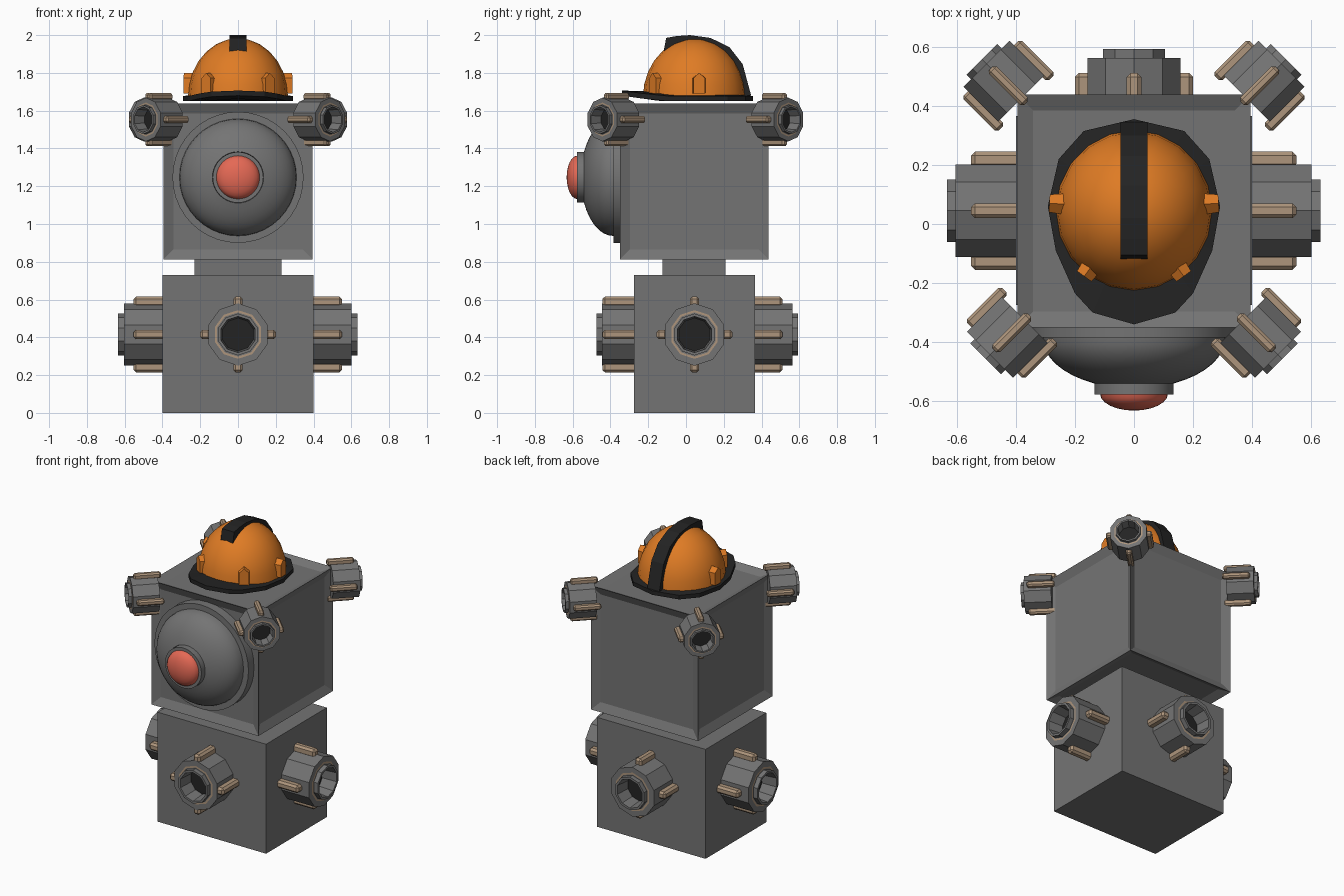
import bpy, bmesh, math
from mathutils import Vector, Matrix

if "Cube" in bpy.data.objects:
    bpy.data.objects.remove(bpy.data.objects["Cube"])


def material(name, rgb):
    m = bpy.data.materials.new(name)
    m.diffuse_color = (*rgb, 1)
    m.use_nodes = True
    m.node_tree.nodes["Principled BSDF"].inputs["Base Color"].default_value = m.diffuse_color
    return m


GREY = material("grey metal", (0.175, 0.175, 0.175))
BLACK = material("black", (0.017, 0.017, 0.017))
TAN = material("tan metal", (0.42, 0.30, 0.20))
ORANGE = material("orange", (0.74, 0.20, 0.018))
RED = material("coral red", (0.78, 0.14, 0.09))


def finish(name, bm, mats, smooth=None):
    bmesh.ops.recalc_face_normals(bm, faces=bm.faces)
    me = bpy.data.meshes.new(name)
    bm.to_mesh(me)
    bm.free()
    ob = bpy.data.objects.new(name, me)
    bpy.context.collection.objects.link(ob)
    for m in mats:
        me.materials.append(m)
    if smooth:
        bpy.ops.object.select_all(action='DESELECT')
        ob.select_set(True)
        bpy.context.view_layer.objects.active = ob
        bpy.ops.object.shade_smooth_by_angle(angle=math.radians(smooth))
    return ob


def box_bm(lo, hi):
    bm = bmesh.new()
    bmesh.ops.create_cube(bm, size=1)
    for v in bm.verts:
        v.co = Vector([l + (c + 0.5) * (h - l) for c, l, h in zip(v.co, lo, hi)])
    return bm


def lathe_bm(profile, segs, mat_ids=None):
    """Revolve (radius, height) points about local z, capping both ends."""
    bm = bmesh.new()
    rings = []
    for r, h in profile:
        n = 1 if r == 0 else segs
        rings.append([bm.verts.new((r * math.cos(math.tau * i / segs),
                                    r * math.sin(math.tau * i / segs), h)) for i in range(n)])
    for k, (a, b) in enumerate(zip(rings, rings[1:])):
        for i in range(segs):
            j = (i + 1) % segs
            quad = [a[i % len(a)], a[j % len(a)], b[j % len(b)], b[i % len(b)]]
            f = bm.faces.new(list(dict.fromkeys(quad)))
            f.material_index = mat_ids[k] if mat_ids else 0
    if len(rings[0]) > 1:
        bm.faces.new(rings[0])
    return bm


def frame(origin, d):
    """Local z along d, local x pointing up."""
    d, up = Vector(d).normalized(), Vector((0, 0, 1))
    m = Matrix((up, d.cross(up), d)).transposed().to_4x4()
    m.translation = Vector(origin)
    return m


def nozzle(name, origin, d, s, start, end, fin_start, fin_end):
    """Ten-sided hollow nozzle with a stepped lip and four tan fins."""
    m = frame(origin, d)
    R, lip = 0.165 * s, end - 0.03 * s
    prof = [(R, start), (R, lip), (R * .78, lip), (R * .71, lip), (R * .67, lip),
            (R * .67, end), (R * .58, end), (R * .53, end - 0.10 * s), (0, end - 0.10 * s)]
    bm = lathe_bm(prof, 10, [0, 0, 1, 0, 0, 0, 0, 2])
    bm.transform(m)
    finish(name, bm, [GREY, TAN, BLACK])
    for k in range(4):
        fin = box_bm((0.145 * s, -0.025 * s, fin_start), (0.20 * s, 0.025 * s, fin_end))
        bmesh.ops.bevel(fin, geom=fin.edges[:], offset=0.013 * s, segments=1, affect='EDGES')
        fin.transform(m @ Matrix.Rotation(k * math.pi / 2, 4, 'Z'))
        finish(f"{name}_fin_{k}", fin, [TAN])


# base block and neck
finish("base_block", box_bm((-.4, -.275, 0), (.4, .365, .73)), [GREY])
finish("neck", box_bm((-.23, -.125, .70), (.23, .21, .86)), [GREY])

# head block with a recessed panel in every side
bm = box_bm((-.395, -.35, .812), (.395, .438, 1.638))
bmesh.ops.inset_individual(bm, faces=bm.faces[:], thickness=0.076, depth=-0.025)
finish("head_block", bm, [GREY])

# base nozzles on the four sides
CY, CZ = 0.045, 0.415
for name, o, d, end in (("right", (.4, CY, CZ), (1, 0, 0), .232),
                        ("left", (-.4, CY, CZ), (-1, 0, 0), .234),
                        ("back", (0, .365, CZ), (0, 1, 0), .228),
                        ("front", (0, -.275, CZ), (0, -1, 0), .20)):
    nozzle(name + "_nozzle", o, d, 1.0, -0.02, end, -0.02, end - 0.082 + (0.05 if name == "front" else 0))

# diagonal nozzles on the upper corners of the head
for side, sx in (("left", -1), ("right", 1)):
    for end_name, y, sy, off in (("front", -.35, -1, 0), ("back", .438, 1, .017)):
        nozzle(f"{end_name}_{side}_corner_nozzle", (sx * .395, y, 1.553), (sx, sy, 0),
               0.70, -0.035 + off, 0.152 + off, -0.058 + off, 0.11 + off)

# front dome eye: flange, bulge, rim and red lens
m = frame((0, 0, 1.247), (0, -1, 0))
bulge = [(.31 * math.cos(a), .385 + .172 * math.sin(a))
         for a in (math.radians(64) * i / 8 for i in range(9))]
bm = lathe_bm([(.347, .32), (.347, .385)] + bulge + [(.134, .53), (.134, .577), (0, .577)], 40)
bm.transform(m)
finish("eye_dome", bm, [GREY], 30)
lens = [(.115 * math.cos(a), .575 + .057 * math.sin(a))
        for a in (math.pi / 2 * i / 6 for i in range(7))]
lens[-1] = (0, .632)
bm = lathe_bm(lens, 32)
bm.transform(m)
finish("eye_lens", bm, [RED], 40)

# helmet shell
HY, HZ = 0.045, 1.67
shell = [(.265 * math.cos(a), .313 * math.sin(a)) for a in (math.pi / 2 * i / 7 for i in range(8))]
shell[-1] = (0, .313)
bm = lathe_bm(shell, 20)
bm.transform(Matrix.Translation((0, HY, HZ)) @ Matrix.Diagonal((1, 1.03, 1, 1)))
finish("helmet_shell", bm, [ORANGE], 40)

# helmet brim, curling up at the front peak
half = [(.17, .315), (.255, .22), (.292, .06), (.265, -.09), (.20, -.235), (.14, -.30)]
outline = [(0, .355)] + half + [(0, -.34)] + [(-x, y) for x, y in reversed(half)]
bm = bmesh.new()


def brim_ring(k, z):
    return [bm.verts.new((x * k, HY + (y - HY) * k,
                          z + .14 * max(0, -.13 - (HY + (y - HY) * k)))) for x, y in outline]


top_in, top_out = brim_ring(.7, 1.69), brim_ring(1, 1.677)
low_out, low_in = brim_ring(1, 1.65), brim_ring(.7, 1.65)
for a, b in ((top_in, top_out), (top_out, low_out), (low_out, low_in)):
    for i in range(len(outline)):
        j = (i + 1) % len(outline)
        bm.faces.new((a[i], a[j], b[j], b[i]))
bm.faces.new(top_in)
bm.faces.new(low_in)
finish("helmet_brim", bm, [BLACK])

# helmet crest strip (y, z side profile extruded across x)
outer = [(-.105, 1.985), (-.05, 1.995), (.02, 2.0), (.13, 1.985), (.23, 1.936), (.30, 1.846), (.345, 1.68)]
inner = [(.28, 1.68), (.24, 1.80), (.17, 1.90), (.05, 1.95), (-.05, 1.93), (-.12, 1.905)]
bm = bmesh.new()
face = bm.faces.new([bm.verts.new((-.045, y, z)) for y, z in outer + inner])
ext = bmesh.ops.extrude_face_region(bm, geom=[face])["geom"]
bmesh.ops.translate(bm, vec=(.09, 0, 0), verts=[v for v in ext if isinstance(v, bmesh.types.BMVert)])
finish("helmet_crest", bm, [BLACK])

# four gabled lugs around the helmet
for k, deg in enumerate((3, 177, -54, -126)):
    a = math.radians(deg)
    bm = bmesh.new()
    face = bm.faces.new([bm.verts.new((.20, y, z)) for y, z in
                         ((-.04, 1.69), (.04, 1.69), (.04, 1.772), (0, 1.80), (-.04, 1.772))])
    ext = bmesh.ops.extrude_face_region(bm, geom=[face])["geom"]
    for v in ext:
        if isinstance(v, bmesh.types.BMVert):
            v.co.x, v.co.y = .287, v.co.y * .75
    bm.transform(Matrix.Translation((0, HY + .01, 0)) @ Matrix.Rotation(a, 4, 'Z'))
    finish(f"helmet_lug_{k}", bm, [ORANGE])
